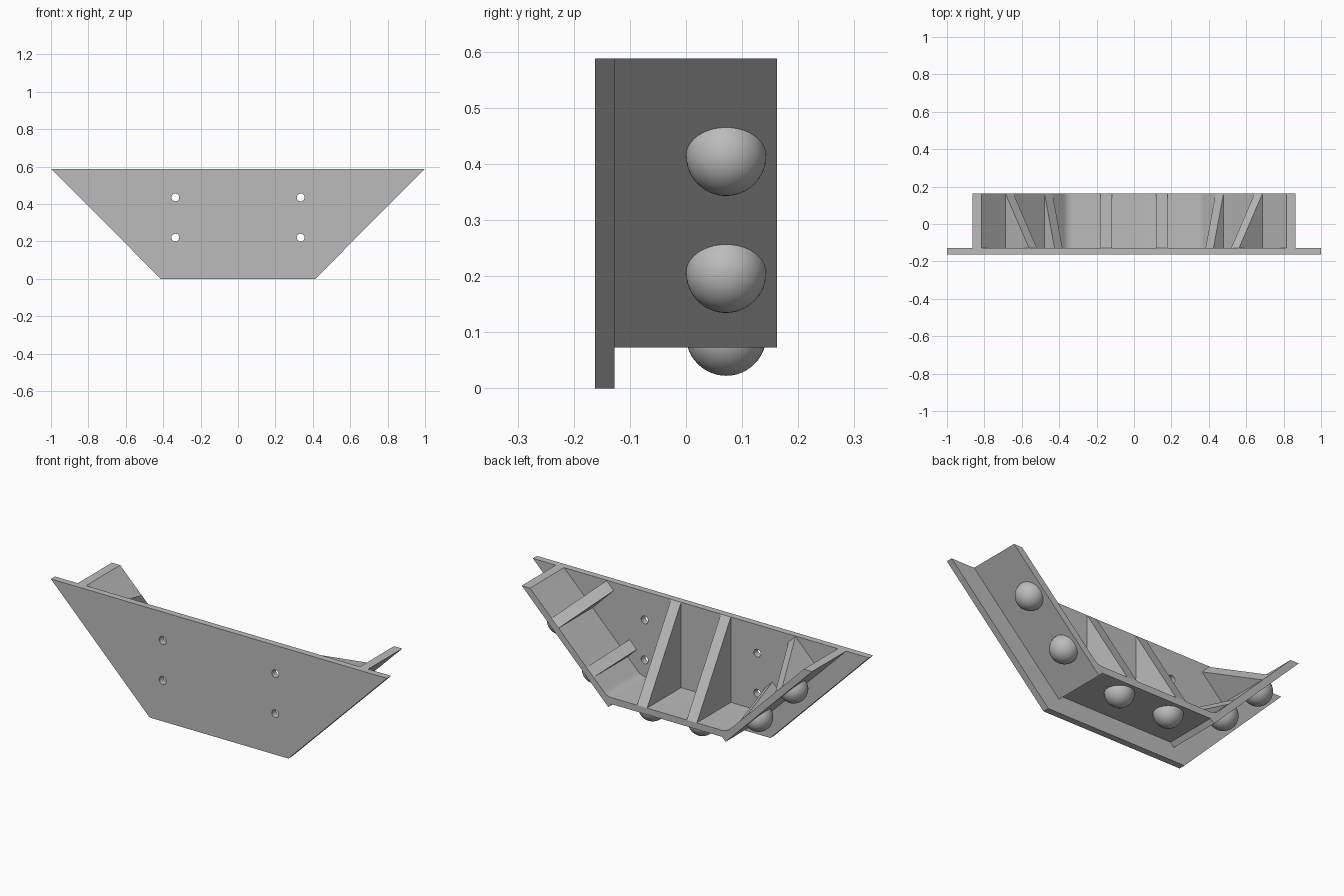
import bpy, bmesh, math
from mathutils import Vector, Matrix

cube = bpy.data.objects.get("Cube")
if cube:
    bpy.data.objects.remove(cube, do_unlink=True)

grey = bpy.data.materials.new("plain grey")
grey.use_nodes = True
colour = (0.5, 0.5, 0.5, 1)
grey.diffuse_color = colour
grey.node_tree.nodes["Principled BSDF"].inputs["Base Color"].default_value = colour

FRONT, INNER, BACK = -0.162, -0.127, 0.162
TOP, FLOOR, UNDER = 0.588, 0.129, 0.094
S = math.sqrt(0.5)


def finish(name, bm):
    bmesh.ops.recalc_face_normals(bm, faces=bm.faces)
    mesh = bpy.data.meshes.new(name)
    bm.to_mesh(mesh)
    bm.free()
    mesh.materials.append(grey)
    obj = bpy.data.objects.new(name, mesh)
    bpy.context.collection.objects.link(obj)
    return obj


def prism(name, points, along):
    """Extrude a flat outline along a vector."""
    bm = bmesh.new()
    face = bm.faces.new([bm.verts.new(p) for p in points])
    out = bmesh.ops.extrude_face_region(bm, geom=[face], use_keep_orig=True)
    moved = [v for v in out["geom"] if isinstance(v, bmesh.types.BMVert)]
    bmesh.ops.translate(bm, verts=moved, vec=along)
    return finish(name, bm)


def mirrored(half):
    return half + [(-x, z) for x, z in reversed(half)]


def activate(obj):
    bpy.ops.object.select_all(action="DESELECT")
    obj.select_set(True)
    bpy.context.view_layer.objects.active = obj


# Face plate with four through holes
outline = mirrored([(0.413, 0), (1, TOP)])
plate = prism("face_plate", [(x, FRONT, z) for x, z in outline],
              Vector((0, INNER - FRONT, 0)))
bm = bmesh.new()
for x in (-0.335, 0.335):
    for z in (0.22, 0.435):
        place = Matrix.Translation((x, INNER, z)) @ Matrix.Rotation(math.pi / 2, 4, "X")
        bmesh.ops.create_cone(bm, cap_ends=True, segments=24, radius1=0.021,
                              radius2=0.021, depth=0.2, matrix=place)
cutter = finish("hole_cutter", bm)
cutter.hide_render = True
cut = plate.modifiers.new("holes", "BOOLEAN")
cut.operation = "DIFFERENCE"
cut.solver = "EXACT"
cut.object = cutter
activate(plate)
bpy.ops.object.modifier_apply(modifier=cut.name)
bpy.data.objects.remove(cutter, do_unlink=True)

# Trough: floor and sloping walls, rounded where they meet inside
corner = Vector((0.3555, FLOOR))
wall_end = corner + Vector((S, S)) * 0.03
floor_end = corner - Vector((0.03, 0))
fillet = []
for i in range(7):
    t = i / 6
    fillet.append(tuple(wall_end * (1 - t) ** 2 + corner * 2 * t * (1 - t) + floor_end * t * t))
half = [(0.328, UNDER), (0.349, 0.073), (0.864, TOP), (0.8145, TOP)] + fillet
trough = prism("trough", [(x, INNER, z) for x, z in mirrored(half)],
               Vector((0, BACK - INNER, 0)))
activate(trough)
bpy.ops.object.shade_smooth_by_angle(angle=math.radians(20))


def rib(name, x, z, normal, height):
    """Triangular gusset standing on a surface and leaning on the plate."""
    base, n = Vector((x, 0, z)), Vector(normal)
    across = Vector((n.z, 0, -n.x)) * 0.06
    start = base - across / 2
    y0, y1 = Vector((0, INNER, 0)), Vector((0, BACK, 0))
    prism(name, [start + y0, start + y1, start + y0 + n * height], across)


def dome(name, x, z, outward):
    """Half ball sitting on an outer surface."""
    bm = bmesh.new()
    bmesh.ops.create_uvsphere(bm, u_segments=40, v_segments=24, radius=0.0715)
    bmesh.ops.delete(bm, geom=[v for v in bm.verts if v.co.z < -0.001], context="VERTS")
    turn = Vector((0, 0, 1)).rotation_difference(Vector(outward)).to_matrix().to_4x4()
    bm.transform(Matrix.Translation((x, 0.0715, z)) @ turn)
    for f in bm.faces:
        f.smooth = True
    finish(name, bm)


# Ribs inside and ball feet outside, on both halves
for side, label in ((1, "left"), (-1, "right")):
    rib(label + "_floor_rib", side * 0.148, FLOOR, (0, 0, 1), TOP - FLOOR)
    dome(label + "_floor_ball", side * 0.148, UNDER, (0, 0, -1))
    for level, z, height in (("lower", 0.206, 0.075), ("upper", 0.4145, 0.176)):
        x = 0.276 + z
        rib(f"{label}_{level}_rib", side * (x - 0.025), z + 0.025,
            (-side * S, 0, S), height)
        dome(f"{label}_{level}_ball", side * x, z, (side * S, 0, -S))
